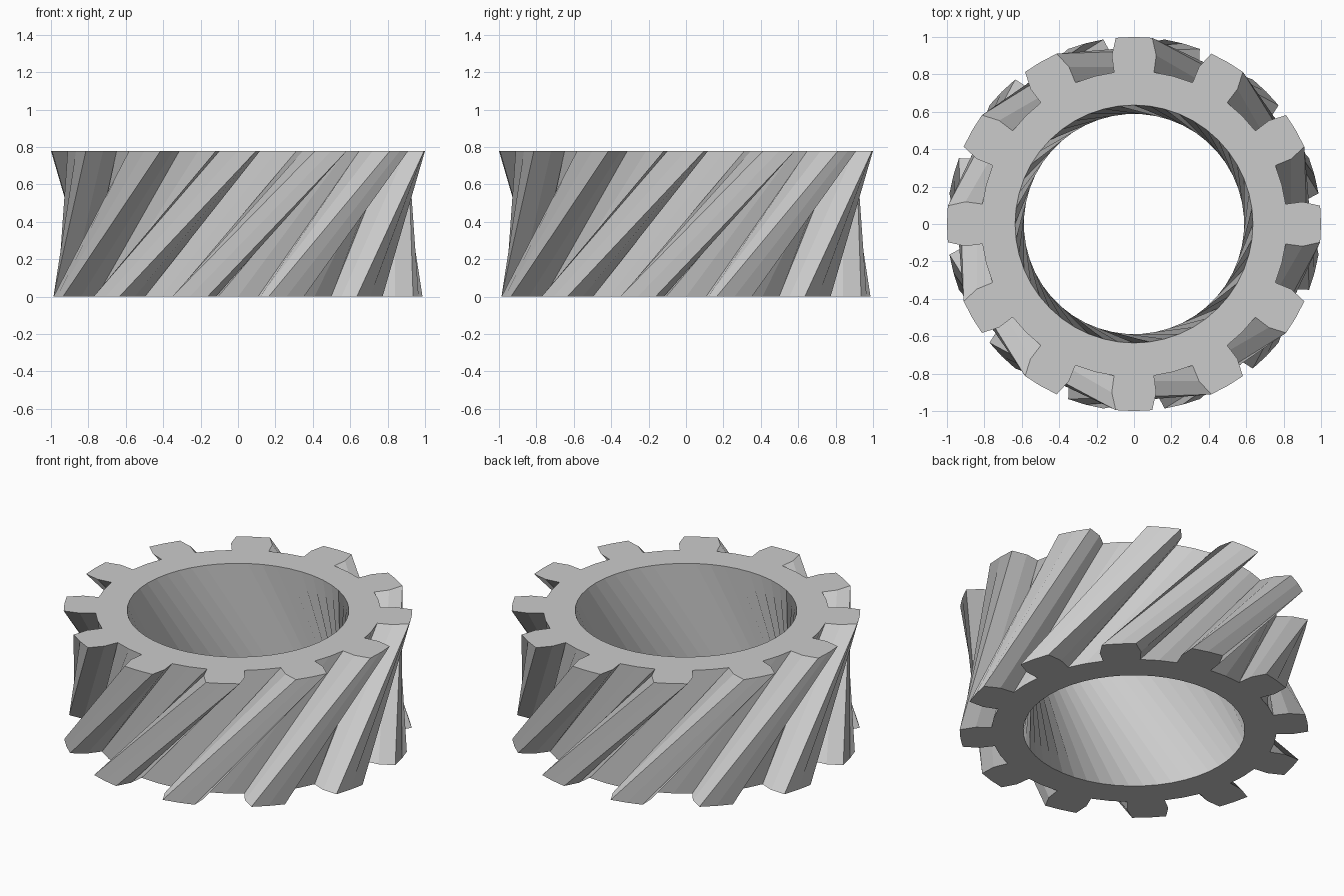
import bpy, bmesh
from math import radians, cos, sin

if "Cube" in bpy.data.objects:
    bpy.data.objects.remove(bpy.data.objects["Cube"])

TEETH, HEIGHT, TWIST = 12, 0.78, 45
BORE, ROOT, PITCH, TIP = 0.636, 0.818, 0.909, 1.0

# one tooth: (radius, angle in degrees), then the valley midpoint
TOOTH = [(ROOT, -7.5), (PITCH, -7.5), (TIP, -5.6), (TIP, 0), (TIP, 5.6),
         (PITCH, 7.5), (ROOT, 7.5), (ROOT, 15)]
HOLE = [(BORE, a) for a in (-7.5, 0, 7.5, 15)]

bm = bmesh.new()


def ring(profile, z, turn):
    """Repeat a profile around the axis."""
    step = 360 / TEETH
    return [bm.verts.new((r * cos(radians(a + i * step + turn)),
                          r * sin(radians(a + i * step + turn)), z))
            for i in range(TEETH) for r, a in profile]


outer = [ring(TOOTH, 0, -TWIST), ring(TOOTH, HEIGHT, 0)]
inner = [ring(HOLE, 0, -TWIST), ring(HOLE, HEIGHT, 0)]


# twisted walls: toothed outside and round bore
def wall(low, high, inward):
    n = len(low)
    for i in range(n):
        j = (i + 1) % n
        face = [low[j], high[j], high[i], low[i]]
        if inward:
            face = [low[j], low[i], high[i], high[j]]
        bm.faces.new(face)


wall(*outer, False)
wall(*inner, True)

# flat end caps: a tooth sector and a valley sector per tooth
for o, h, top in ((outer[0], inner[0], False), (outer[1], inner[1], True)):
    for i in range(TEETH):
        a, b = i * 8, i * 4
        a2, b2 = (a + 8) % len(o), (b + 4) % len(h)
        sectors = [
            [o[a + k] for k in range(7)] + [h[b + 2], h[b + 1], h[b]],
            [o[a + 6], o[a + 7], h[b + 3], h[b + 2]],
            [o[a + 7], o[a2], h[b2], h[b + 3]],
        ]
        for s in sectors:
            bm.faces.new(s if top else s[::-1])

mesh = bpy.data.meshes.new("helical_gear")
bm.to_mesh(mesh)
bm.free()
gear = bpy.data.objects.new("helical_gear", mesh)
bpy.context.collection.objects.link(gear)
